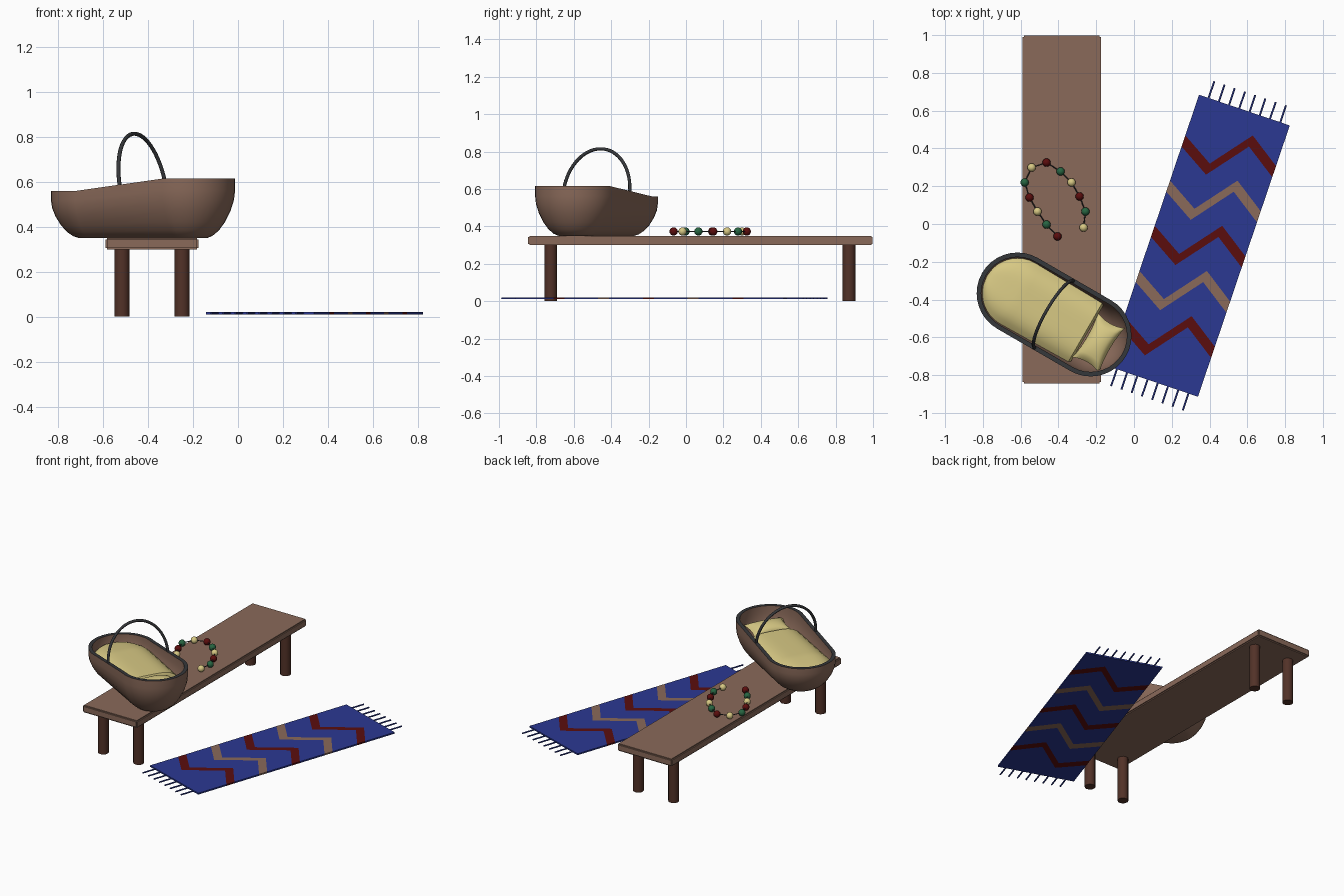
import bpy, bmesh, math
from mathutils import Vector, Matrix

if "Cube" in bpy.data.objects:
    bpy.data.objects.remove(bpy.data.objects["Cube"])


def mat(name, r, g, b):
    m = bpy.data.materials.new(name)
    m.diffuse_color = (r, g, b, 1)
    m.use_nodes = True
    m.node_tree.nodes["Principled BSDF"].inputs["Base Color"].default_value = m.diffuse_color
    return m


BROWN = mat("warm_brown", .254, .144, .102)
DARK = mat("dark_wood", .085, .032, .021)
BLUE = mat("rug_blue", .024, .04, .29)
RED = mat("deep_red", .105, .004, .004)
CREAM = mat("cream", .68, .58, .23)
GREEN = mat("bead_green", .02, .13, .053)
CHAR = mat("charcoal", .036, .038, .042)


def make(name, bm, mats, smooth=None, matrix=None):
    bmesh.ops.recalc_face_normals(bm, faces=bm.faces)
    me = bpy.data.meshes.new(name)
    bm.to_mesh(me)
    bm.free()
    ob = bpy.data.objects.new(name, me)
    bpy.context.collection.objects.link(ob)
    for m in mats:
        me.materials.append(m)
    if matrix:
        ob.matrix_world = matrix
    if smooth:
        bpy.context.view_layer.objects.active = ob
        bpy.ops.object.select_all(action='DESELECT')
        ob.select_set(True)
        bpy.ops.object.shade_smooth_by_angle(angle=math.radians(smooth))
    return ob


def tube(name, pts, r, m, matrix=None):
    cu = bpy.data.curves.new(name, 'CURVE')
    cu.dimensions = '3D'
    cu.bevel_depth, cu.bevel_resolution, cu.use_fill_caps = r, 2, True
    sp = cu.splines.new('POLY')
    sp.points.add(len(pts) - 1)
    for p, c in zip(sp.points, pts):
        p.co = (*c, 1)
    cu.materials.append(m)
    ob = bpy.data.objects.new(name, cu)
    bpy.context.collection.objects.link(ob)
    if matrix:
        ob.matrix_world = matrix


# Bench: rounded plank and four round legs
bm = bmesh.new()
bmesh.ops.create_cube(bm, size=1, matrix=Matrix.Translation((-.383, .077, .325))
                      @ Matrix.Diagonal((.414, 1.842, .05, 1)))
bmesh.ops.bevel(bm, geom=bm.edges[:], offset=.007, segments=2, affect='EDGES')
make("bench_top", bm, [BROWN], 40)
for x, sx in ((-.517, "left"), (-.249, "right")):
    for y, sy in ((-.723, "front"), (.872, "back")):
        bm = bmesh.new()
        bmesh.ops.create_cone(bm, cap_ends=True, segments=12, radius1=.034, radius2=.034,
                              depth=.302, matrix=Matrix.Translation((x, y, .151)))
        make(f"{sy}_{sx}_leg", bm, [DARK], 40)

# Rug: three columns of cells whose row edges follow the zigzags
RUG = Matrix.Translation((.3415, -.115, 0)) @ Matrix.Rotation(math.radians(-18.7), 4, 'Z')
us, zig = (-.2535, -.083, .085, .2535), (0, -.1, .114, 0)
rows = [[.758] * 4]
for k in range(5):
    for half in (.031, -.031):
        rows.append([.5 - .2525 * k + z + half for z in zig])
rows.append([-.758] * 4)
bm = bmesh.new()
grid = [[bm.verts.new((u, v, .011)) for u, v in zip(us, row)] for row in rows]
for i in range(len(rows) - 1):
    for j in range(3):
        f = bm.faces.new((grid[i][j], grid[i + 1][j], grid[i + 1][j + 1], grid[i][j + 1]))
        f.material_index = 0 if i % 2 == 0 else 1 + (i // 2) % 2
ext = bmesh.ops.extrude_face_region(bm, geom=bm.faces[:], use_keep_orig=True)
for v in ext["geom"]:
    if isinstance(v, bmesh.types.BMVert):
        v.co.z = .021
make("rug", bm, [BLUE, RED, BROWN], None, RUG)

# Rug fringe
for s, side in ((1, "back"), (-1, "front")):
    for i in range(8):
        u = -.2 + i * .0572
        tube(f"{side}_fringe", [(u, s * .75, .016), (u, s * .852, .016)], .005, BLUE, RUG)

# Carry basket, local x runs from foot to head
BASKET = Matrix.Translation((-.423, -.479, 0)) @ Matrix.Rotation(math.radians(-30), 4, 'Z')
S, R, SEG = .224, .216, 18


def rim_z(a):
    return .56 + .055 * min(max((a + S) / (2 * S), 0), 1)


def stadium(bm, inset, t):
    """Ring of verts; t = 1 at the rim, 0 at the base"""
    out = []
    for s, start in ((1, -90), (-1, 90)):
        for i in range(SEG + 1):
            an = math.radians(start + 180 * i / SEG)
            a = s * S + (R - inset) * math.cos(an)
            out.append(bm.verts.new((a, (R - inset) * math.sin(an), .35 + t * (rim_z(a) - .35))))
    return out


bm = bmesh.new()
profile = [(.125, 0), (.1, .04), (.072, .13), (.045, .27), (.02, .46), (.005, .64), (0, .8), (0, 1),
           (.024, 1), (.024, .8), (.035, .6), (.06, .36), (.1, .18), (.13, .13)]
rings = [stadium(bm, *p) for p in profile]
for k in range(len(rings) - 1):
    lo, hi = rings[k], rings[k + 1]
    for i in range(len(lo)):
        j = (i + 1) % len(lo)
        f = bm.faces.new((lo[i], lo[j], hi[j], hi[i]))
        f.material_index = 1 if k == 7 else 0
bm.faces.new(rings[0])
bm.faces.new(rings[-1])
make("basket", bm, [BROWN, CHAR], 40, BASKET)

# Handle arch, leaning slightly towards the foot
tube("basket_handle",
     [(-.045 * math.sin(t), -.205 * math.cos(t), .575 + .24 * math.sin(t))
      for t in (math.pi * i / 32 for i in range(33))], .009, CHAR, BASKET)

# Blanket: domed sheet following the basket outline, with a dropped head edge
bm = bmesh.new()
NA, NN, grid = 24, 14, []
a0, a1 = -S - R + .03, .19
for i in range(NA + 1):
    q = i / NA
    a = a0 + (a1 - a0) * q ** 1.4
    over = max(0, -S - a)
    w = math.sqrt(max((R - .03) ** 2 - over ** 2, 1e-6))
    dome = min(1, q * 2.2) ** .5
    row = []
    for j in range(NN + 1):
        n = -1 + 2 * j / NN
        row.append(bm.verts.new((a, w * n, .495 + .05 * dome * (1 - n ** 4))))
    grid.append(row)
grid.append([bm.verts.new((a1 + .012, v.co.y * .98, v.co.z - .025)) for v in grid[-1]])
grid.append([bm.verts.new((a1 - .005, v.co.y * .8, .4)) for v in grid[-1]])
for r0, r1 in zip(grid, grid[1:]):
    for j in range(NN):
        bm.faces.new((r0[j], r1[j], r1[j + 1], r0[j + 1]))
make("blanket", bm, [CREAM], 60, BASKET)

# Pillow: puffed cushion with pinched corners
bm = bmesh.new()
N = 12
for s in (1, -1):
    g = []
    for i in range(N + 1):
        x = -1 + 2 * i / N
        g.append([])
        for j in range(N + 1):
            y = -1 + 2 * j / N
            puff = max(0, (1 - x * x) * (1 - y * y)) ** .45
            g[-1].append(bm.verts.new((.082 * x * (1 - .16 * (1 - y * y)),
                                       .135 * y * (1 - .12 * (1 - x * x)), s * .045 * puff)))
    for i in range(N):
        for j in range(N):
            bm.faces.new((g[i][j], g[i + 1][j], g[i + 1][j + 1], g[i][j + 1]))
bmesh.ops.remove_doubles(bm, verts=bm.verts[:], dist=1e-5)
make("pillow", bm, [CREAM], 70, BASKET @ Matrix.Translation((.278, -.012, .525))
     @ Matrix.Rotation(math.radians(-8), 4, 'Y'))

# Bead string lying on the bench
beads = [(-.405, -.066), (-.463, -.003), (-.511, .066), (-.553, .14), (-.579, .22), (-.542, .299),
         (-.463, .325), (-.389, .278), (-.331, .22), (-.288, .146), (-.257, .066), (-.267, -.019)]
for i, (x, y) in enumerate(beads):
    bm = bmesh.new()
    bmesh.ops.create_uvsphere(bm, u_segments=16, v_segments=10, radius=.022,
                              matrix=Matrix.Translation((x, y, .373)))
    make("bead", bm, [(RED, GREEN, CREAM)[i % 3]], 60)
tube("bead_cord", [(x, y, .373) for x, y in beads], .003, CHAR)
